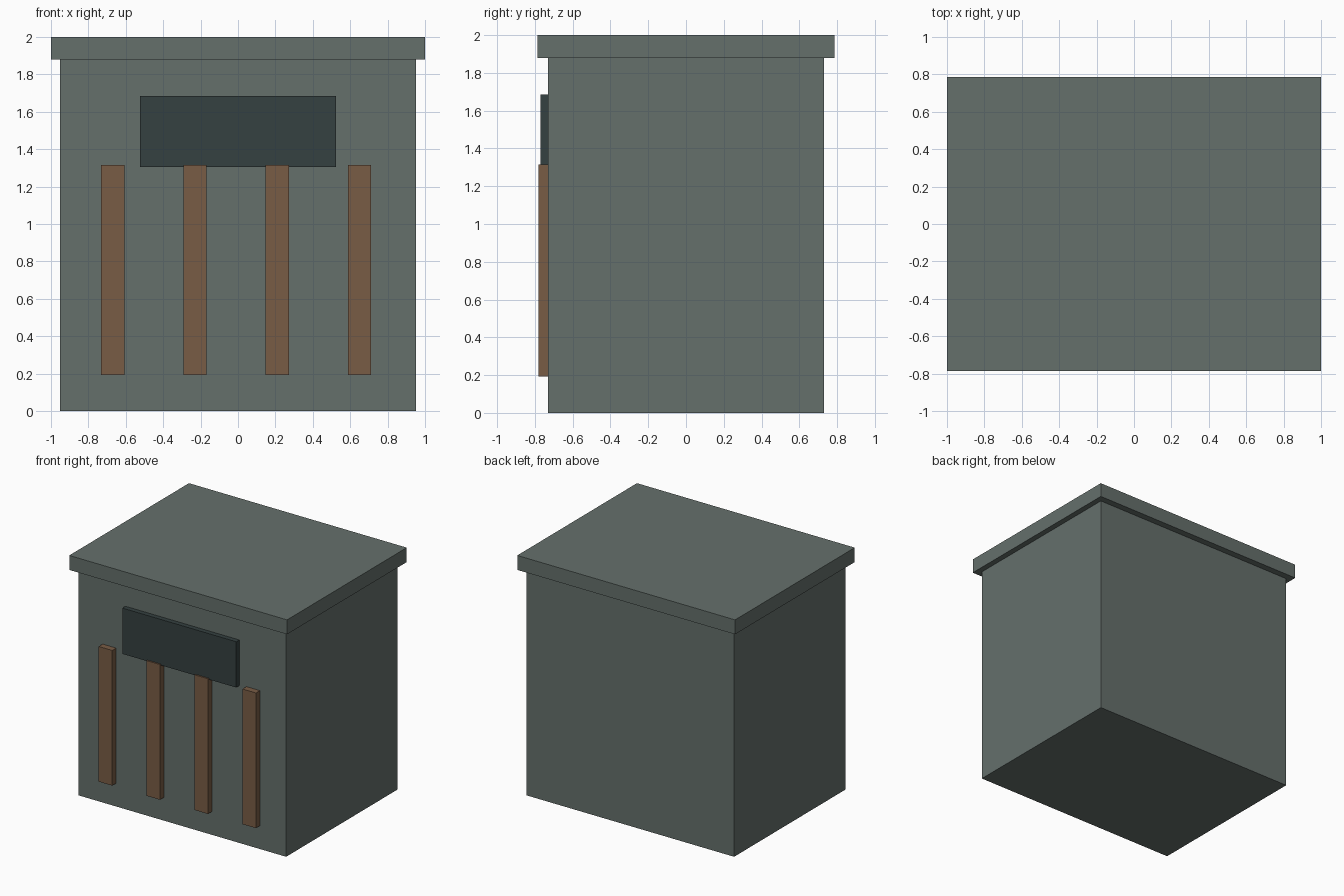
import bpy

if "Cube" in bpy.data.objects:
    bpy.data.objects.remove(bpy.data.objects["Cube"], do_unlink=True)


def material(name, rgb):
    mat = bpy.data.materials.new(name)
    mat.use_nodes = True
    colour = (*rgb, 1)
    mat.diffuse_color = colour
    mat.node_tree.nodes["Principled BSDF"].inputs["Base Color"].default_value = colour
    return mat


def box(name, low, high, mat):
    """Flat-sided box between two opposite corners."""
    centre = [(a + b) / 2 for a, b in zip(low, high)]
    bpy.ops.mesh.primitive_cube_add(size=1, location=centre)
    obj = bpy.context.object
    obj.name = name
    obj.scale = [b - a for a, b in zip(low, high)]
    bpy.ops.object.transform_apply(location=False, rotation=False, scale=True)
    obj.data.materials.append(mat)
    return obj


grey = material("grey green", (0.13, 0.16, 0.148))
dark = material("dark slate", (0.035, 0.052, 0.052))
brown = material("brown", (0.19, 0.107, 0.06))

front = -0.73
body_top = 1.88

# Main cabinet and overhanging lid
box("body", (-0.953, front, 0), (0.953, -front, body_top), grey)
box("lid", (-1, -0.785, body_top), (1, 0.785, 2), grey)

# Dark panel on the front
box("front_panel", (-0.523, front - 0.04, 1.305), (0.523, front, 1.685), dark)

# Row of upright slats, set slightly off centre
for i in range(4):
    x = -0.67 + i * 0.44
    box(f"slat_{i + 1}", (x - 0.062, front - 0.052, 0.193),
        (x + 0.062, front, 1.315), brown)
